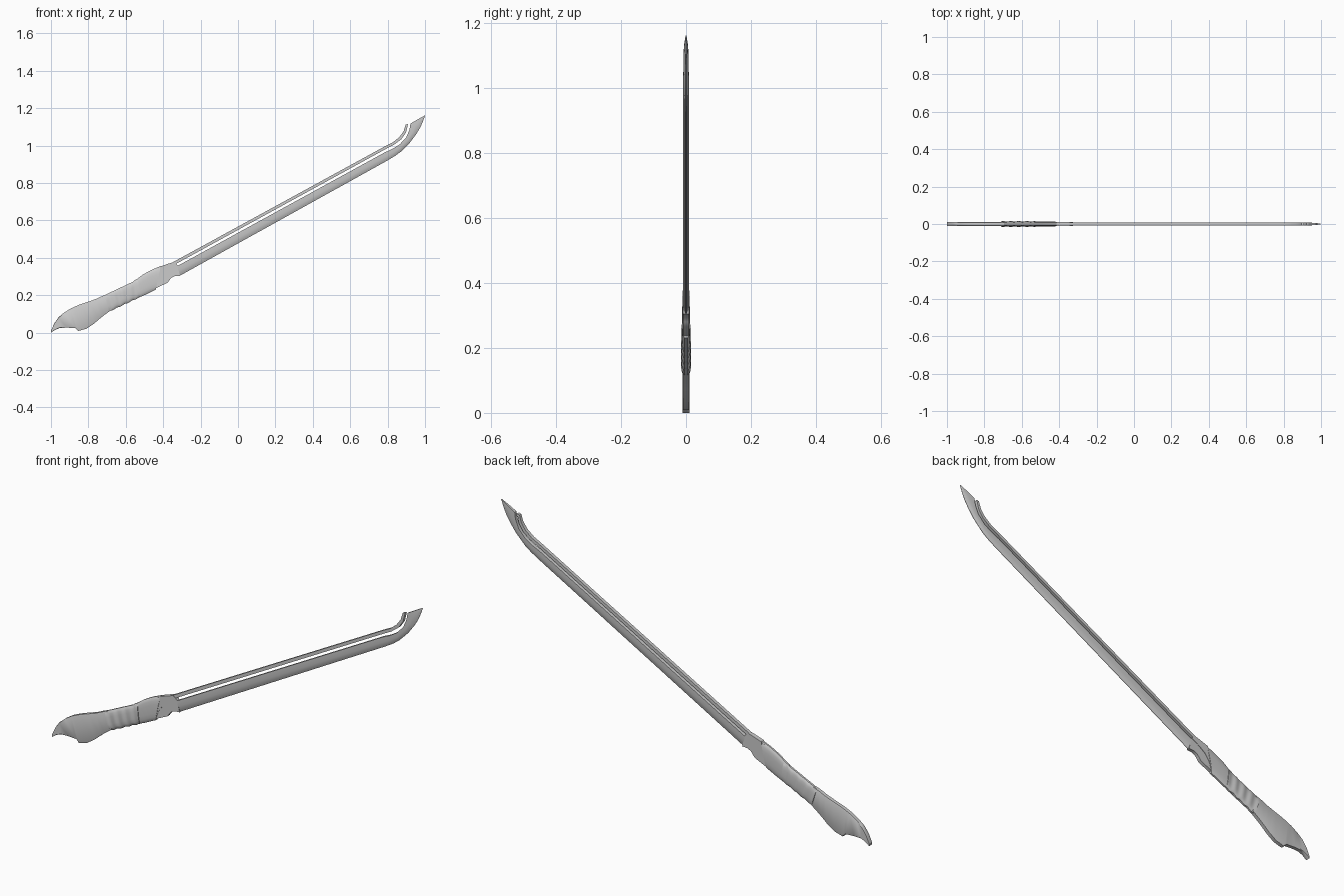
import bpy, bmesh, math


def loft(name, stations, profile, angle=35):
    """Skin cross-sections. Station: (top x, top z, bottom x, bottom z, half thickness).
    Profile: (position from top to bottom, share of half thickness), mirrored over y."""
    bm = bmesh.new()
    ring_profile = [(t, s) for t, s in profile] + [(t, -s) for t, s in reversed(profile)]
    n = len(ring_profile)
    rings = []
    for tx, tz, bx, bz, h in stations:
        rings.append([bm.verts.new((tx + (bx - tx) * t, s * h, tz + (bz - tz) * t))
                      for t, s in ring_profile])
    for a, b in zip(rings, rings[1:]):
        for i in range(n):
            bm.faces.new((a[i], a[(i + 1) % n], b[(i + 1) % n], b[i]))
    bm.faces.new(rings[0])
    bm.faces.new(rings[-1])
    bmesh.ops.recalc_face_normals(bm, faces=bm.faces[:])
    mesh = bpy.data.meshes.new(name)
    bm.to_mesh(mesh)
    bm.free()
    ob = bpy.data.objects.new(name, mesh)
    bpy.context.collection.objects.link(ob)
    bpy.ops.object.select_all(action='DESELECT')
    ob.select_set(True)
    bpy.context.view_layer.objects.active = ob
    bpy.ops.object.shade_smooth_by_angle(angle=math.radians(angle))
    return ob


WEDGE = [(0, 1), (0.5, 1), (0.8, 0.65), (1, 0.12)]
BOX = [(0, 1), (1, 1)]
SOFT = [(0, 0.8), (0.04, 1), (0.96, 1), (1, 0.8)]
ROUND = [(0, 0.35), (0.05, 0.65), (0.16, 0.88), (0.32, 0.98), (0.5, 1),
         (0.68, 0.98), (0.84, 0.88), (0.95, 0.65), (1, 0.35)]

# Blade with upswept point
loft("blade", [
    (-0.325, 0.356, -0.312, 0.304, 0.0085),
    (0.785, 0.964, 0.80, 0.921, 0.0085),
    (0.825, 0.982, 0.84, 0.945, 0.0085),
    (0.865, 1.007, 0.87, 0.967, 0.0085),
    (0.90, 1.045, 0.92, 1.017, 0.0085),
    (0.917, 1.085, 0.952, 1.06, 0.008),
    (0.922, 1.118, 0.973, 1.094, 0.007),
    (0.96, 1.14, 0.988, 1.127, 0.005),
    (0.998, 1.161, 1.0, 1.16, 0.001)], WEDGE)

# Thin rail running along the back, separated by a slot
loft("spine_rail", [
    (-0.348, 0.377, -0.340, 0.363, 0.0085),
    (0.785, 0.996, 0.792, 0.983, 0.0085),
    (0.828, 1.018, 0.836, 1.006, 0.0085),
    (0.863, 1.046, 0.874, 1.035, 0.0085),
    (0.886, 1.078, 0.898, 1.070, 0.008),
    (0.896, 1.112, 0.909, 1.115, 0.007)], BOX)

# Notched blade root
loft("blade_root", [
    (-0.43, 0.345, -0.445, 0.235, 0.0085),
    (-0.392, 0.361, -0.376, 0.267, 0.0085),
    (-0.374, 0.367, -0.367, 0.280, 0.0085),
    (-0.362, 0.371, -0.356, 0.293, 0.0085),
    (-0.345, 0.375, -0.338, 0.302, 0.0085),
    (-0.322, 0.359, -0.310, 0.304, 0.0085)], BOX)

# Raised curved plate where the handle meets the root
loft("curved_collar_plate", [
    (-0.415, 0.354, -0.437, 0.242, 0.0105),
    (-0.395, 0.361, -0.424, 0.279, 0.0105),
    (-0.375, 0.368, -0.400, 0.312, 0.0105),
    (-0.345, 0.377, -0.366, 0.337, 0.0105),
    (-0.328, 0.366, -0.325, 0.360, 0.0105)], BOX)

# Smooth ferrule in front of the grip
loft("ferrule", [
    (-0.56, 0.276, -0.54, 0.182, 0.0115),
    (-0.54, 0.287, -0.525, 0.190, 0.0125),
    (-0.508, 0.311, -0.495, 0.203, 0.0125),
    (-0.46, 0.337, -0.465, 0.218, 0.0125),
    (-0.412, 0.357, -0.440, 0.230, 0.0125)], ROUND)

# Grip with finger ripples
grip = []
for i in range(33):
    u = i / 32
    wave = math.cos(u * 4 * 2 * math.pi)
    grip.append((-0.715 + 0.18 * u, 0.200 + 0.085 * u,
                 -0.688 + 0.163 * u, 0.113 + 0.077 * u + 0.002 * wave,
                 0.0138 + 0.0017 * wave))
loft("grip", grip, ROUND)

# Flared, hooked pommel
loft("pommel", [
    (-0.695, 0.207, -0.675, 0.123, 0.011),
    (-0.73, 0.194, -0.715, 0.094, 0.011),
    (-0.76, 0.180, -0.74, 0.074, 0.011),
    (-0.80, 0.166, -0.77, 0.048, 0.011),
    (-0.845, 0.151, -0.81, 0.021, 0.011),
    (-0.875, 0.138, -0.855, 0.009, 0.011),
    (-0.895, 0.129, -0.868, 0.024, 0.011),
    (-0.93, 0.107, -0.915, 0.027, 0.011),
    (-0.96, 0.082, -0.953, 0.025, 0.011),
    (-0.982, 0.050, -0.978, 0.015, 0.011),
    (-1.0, 0.010, -0.998, 0.0, 0.011)], SOFT)
